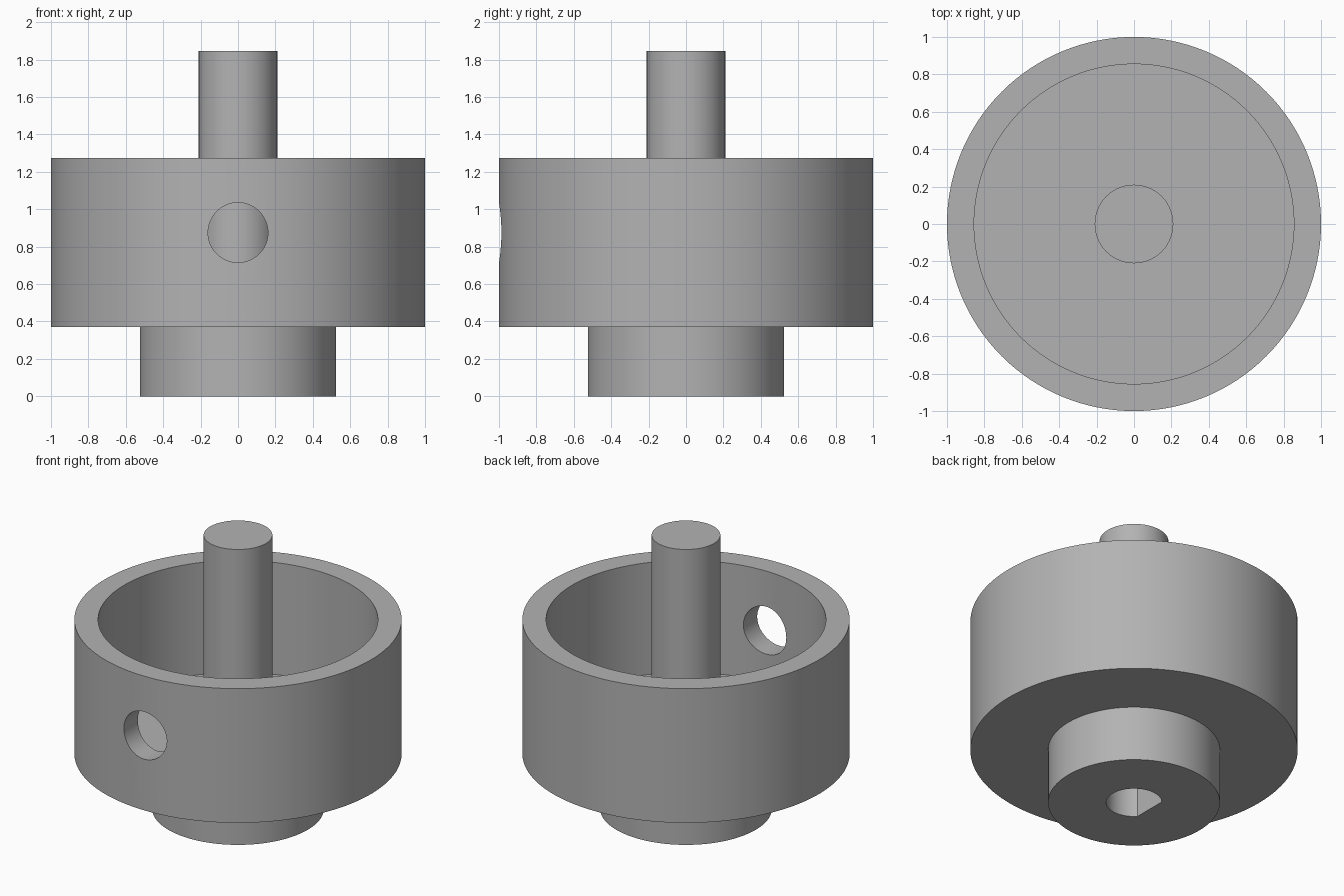
import bpy, bmesh, math

if "Cube" in bpy.data.objects:
    bpy.data.objects.remove(bpy.data.objects["Cube"])

SEG = 128
grey = bpy.data.materials.new("plain grey")
grey.diffuse_color = (0.45, 0.45, 0.45, 1)
grey.use_nodes = True
grey.node_tree.nodes["Principled BSDF"].inputs["Base Color"].default_value = grey.diffuse_color


def make_object(name, bm):
    bmesh.ops.recalc_face_normals(bm, faces=bm.faces)
    mesh = bpy.data.meshes.new(name)
    bm.to_mesh(mesh)
    bm.free()
    mesh.materials.append(grey)
    obj = bpy.data.objects.new(name, mesh)
    bpy.context.collection.objects.link(obj)
    return obj


def lathe(name, profile):
    """Revolve (radius, z) points about the z axis; the ends are capped."""
    bm = bmesh.new()
    rings = [[bm.verts.new((r * math.cos(2 * math.pi * i / SEG),
                            r * math.sin(2 * math.pi * i / SEG), z))
              for i in range(SEG)] for r, z in profile]
    for a, b in zip(rings, rings[1:]):
        for i in range(SEG):
            j = (i + 1) % SEG
            bm.faces.new((a[i], a[j], b[j], b[i]))
    bm.faces.new(rings[0])
    bm.faces.new(rings[-1])
    return make_object(name, bm)


def prism(name, outline, height):
    """Extrude a flat outline upwards."""
    bm = bmesh.new()
    face = bm.faces.new([bm.verts.new((x, y, 0)) for x, y in outline])
    top = bmesh.ops.extrude_face_region(bm, geom=[face])["geom"]
    bmesh.ops.translate(bm, vec=(0, 0, height),
                        verts=[v for v in top if isinstance(v, bmesh.types.BMVert)])
    return make_object(name, bm)


def arc(radius, start, end, n):
    return [(radius * math.cos(start + (end - start) * i / n),
             radius * math.sin(start + (end - start) * i / n)) for i in range(n + 1)]


def cut(target, cutter):
    cutter.hide_render = True
    mod = target.modifiers.new("cut", 'BOOLEAN')
    mod.operation = 'DIFFERENCE'
    mod.solver = 'EXACT'
    mod.object = cutter
    bpy.context.view_layer.objects.active = target
    bpy.ops.object.modifier_apply(modifier=mod.name)
    bpy.data.objects.remove(cutter)


# Hub, cup and centre post as one turned body
body = lathe("cup_with_post", [
    (0.525, 0), (0.525, 0.37), (1.0, 0.37), (1.0, 1.275), (0.855, 1.275),
    (0.855, 0.52), (0.21, 0.52), (0.21, 1.845)])

# Round hole through the front wall
side_hole = prism("side_hole_cutter", arc(0.16, 0, 2 * math.pi, 64)[:-1], 0.6)
side_hole.rotation_euler = (math.pi / 2, 0, 0)
side_hole.location = (0, -0.6, 0.875)
cut(body, side_hole)

# D-shaped shaft socket in the underside, flat towards -x
flat = math.acos(-0.125 / 0.17)
socket = prism("shaft_socket_cutter", arc(0.17, -flat, flat, 56), 0.47)
socket.location.z = -0.1
cut(body, socket)

# Smooth walls with crisp edges
bpy.ops.object.select_all(action='DESELECT')
body.select_set(True)
bpy.context.view_layer.objects.active = body
bpy.ops.object.shade_smooth_by_angle(angle=math.radians(30))
